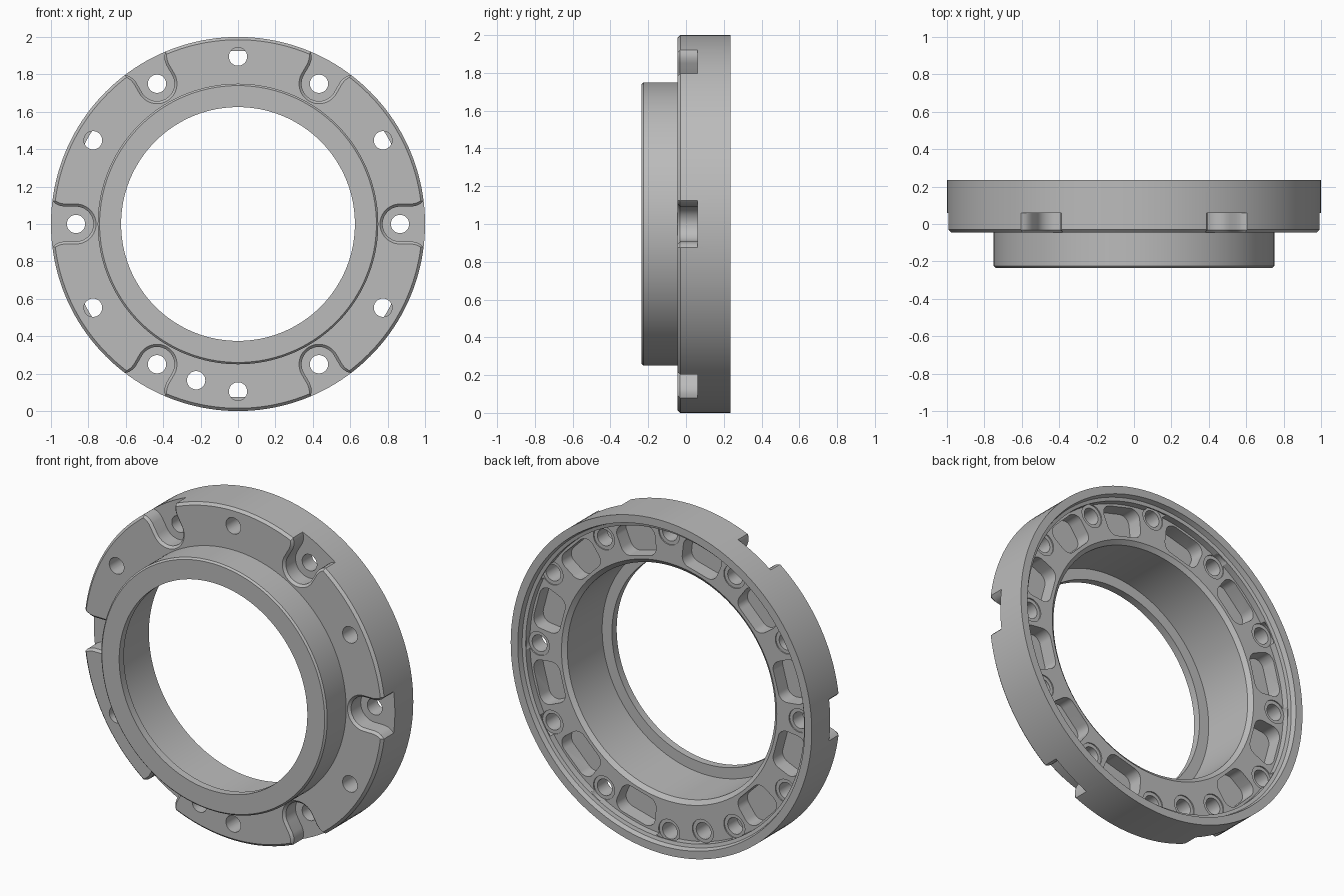
import bpy, bmesh
from math import sin, cos, pi, radians
from mathutils import Matrix

if "Cube" in bpy.data.objects:
    bpy.data.objects.remove(bpy.data.objects["Cube"], do_unlink=True)

metal = bpy.data.materials.new("plain grey metal")
metal.use_nodes = True
GREY = (0.5, 0.5, 0.5, 1)
metal.diffuse_color = GREY
metal.node_tree.nodes["Principled BSDF"].inputs["Base Color"].default_value = GREY

CENTRE_Z = 1.0


def make_object(name, bm):
    bmesh.ops.recalc_face_normals(bm, faces=bm.faces)
    mesh = bpy.data.meshes.new(name)
    bm.to_mesh(mesh)
    bm.free()
    mesh.materials.append(metal)
    obj = bpy.data.objects.new(name, mesh)
    bpy.context.collection.objects.link(obj)
    return obj


def lathe(name, profile, steps=160):
    """Revolve a closed (radius, y) profile about the y axis."""
    bm = bmesh.new()
    rings = []
    for i in range(steps):
        a = 2 * pi * i / steps
        rings.append([bm.verts.new((r * cos(a), y, CENTRE_Z + r * sin(a))) for r, y in profile])
    n = len(profile)
    for i in range(steps):
        p, q = rings[i], rings[(i + 1) % steps]
        for j in range(n):
            k = (j + 1) % n
            bm.faces.new((p[j], p[k], q[k], q[j]))
    return make_object(name, bm)


def prism(bm, layers, angle):
    """Stack of (outline, y) layers; outlines are (radial, tangential) points."""
    c, s = cos(angle), sin(angle)
    rings = [[bm.verts.new((u * c - v * s, y, CENTRE_Z + u * s + v * c)) for u, v in outline]
             for outline, y in layers]
    for p, q in zip(rings, rings[1:]):
        for j in range(len(p)):
            k = (j + 1) % len(p)
            bm.faces.new((p[j], p[k], q[k], q[j]))
    bm.faces.new(rings[0])
    bm.faces.new(rings[-1])


def circle(u, radius, steps=32):
    return [(u + radius * cos(2 * pi * i / steps), radius * sin(2 * pi * i / steps))
            for i in range(steps)]


def notch_outline(grow):
    w = 0.093 + grow
    arc = [(0.866 + w * cos(t), w * sin(t))
           for t in (pi / 2 + pi * i / 20 for i in range(21))]
    flare = [(0.93, w), (0.955, w + 0.005), (0.975, w + 0.015), (0.99, w + 0.03), (1.06, w + 0.1)]
    return arc + [(u, -v) for u, v in flare] + flare[::-1]


def pocket_outline():
    """Rounded rectangle bent round the ring."""
    middle, half_r, half_w, corner = 0.825, 0.088, 0.125, 0.055
    points = []
    for quarter, (su, sv) in enumerate(((1, 1), (-1, 1), (-1, -1), (1, -1))):
        for i in range(9):
            t = pi / 2 * (quarter + i / 8)
            r = middle + su * (half_r - corner) + corner * cos(t)
            a = (sv * (half_w - corner) + corner * sin(t)) / middle
            points.append((r * cos(a), r * sin(a)))
    return points


def cut(target, name, bm):
    cutter = make_object(name, bm)
    cutter.hide_render = True
    mod = target.modifiers.new(name, 'BOOLEAN')
    mod.operation = 'DIFFERENCE'
    mod.solver = 'EXACT'
    mod.object = cutter
    bpy.context.view_layer.objects.active = target
    bpy.ops.object.modifier_apply(modifier=name)
    bpy.data.objects.remove(cutter, do_unlink=True)


# Flange, front hub and stepped bore in one turned section
body = lathe("flange_ring", [
    (0.625, -0.235), (0.74, -0.235), (0.75, -0.225), (0.75, -0.045),
    (0.985, -0.045), (1.0, -0.03), (1.0, 0.235), (0.953, 0.235),
    (0.945, 0.205), (0.925, 0.2), (0.925, 0.16), (0.715, 0.16),
    (0.69, 0.14), (0.69, -0.19), (0.625, -0.19)])

# Bolt positions: notched bolts, plain bolts and one extra locating hole
bolts = [(0.866, radians(60 * i)) for i in range(6)]
bolts += [(0.895, radians(30 + 60 * i)) for i in range(6)]
bolts.append((0.865, radians(255)))

# Open-ended bolt notches with a chamfered front edge
bm = bmesh.new()
for i in range(6):
    prism(bm, [(notch_outline(0), 0.06), (notch_outline(0), -0.031),
               (notch_outline(0.014), -0.045), (notch_outline(0.02), -0.051)], radians(60 * i))
cut(body, "notches", bm)

# Lightening pockets in the back, left solid beside the extra hole
bm = bmesh.new()
for i in range(12):
    if i != 8:
        prism(bm, [(pocket_outline(), 0.07), (pocket_outline(), 0.18)], radians(15 + 30 * i))
cut(body, "pockets", bm)

# Round seats for the bolt heads
bm = bmesh.new()
for r, a in bolts:
    prism(bm, [(circle(r, 0.07), 0.153), (circle(r, 0.07), 0.192)], a)
cut(body, "bolt_seats", bm)

# Through holes
bm = bmesh.new()
for r, a in bolts:
    prism(bm, [(circle(r, 0.049), -0.1), (circle(r, 0.049), 0.17)], a)
cut(body, "bolt_holes", bm)

bpy.ops.object.select_all(action='DESELECT')
body.select_set(True)
bpy.context.view_layer.objects.active = body
bpy.ops.object.shade_smooth_by_angle(angle=radians(25))
